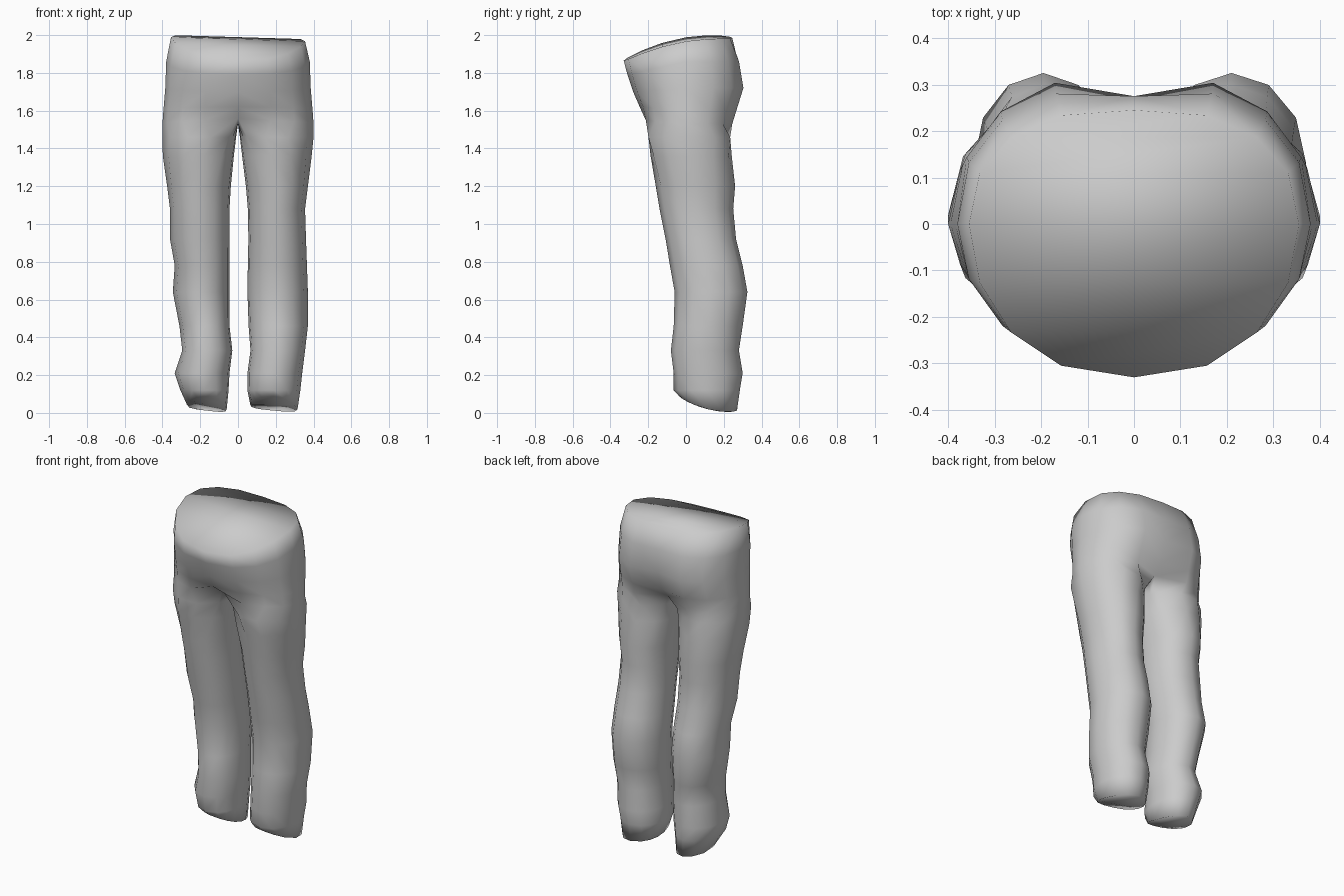
import bpy, bmesh
from math import sin, cos, radians

cube = bpy.data.objects.get("Cube")
if cube:
    bpy.data.objects.remove(cube, do_unlink=True)

HALF = 8      # steps round the outside of one hip, front centre to back centre
SEAM = 5      # inner points running under the crotch

# Hip rings below the waistband: side z, front z, half width, front y, back y, cleft depth
HIPS = [(1.86, 1.79, 0.380, -0.310, 0.300, 0.025),
        (1.72, 1.70, 0.385, -0.280, 0.325, 0.050),
        (1.60, 1.62, 0.395, -0.245, 0.285, 0.050)]

# Leg rings: z, right outer, right inner, left outer, left inner, front y, back y
LEGS = [(1.46, 0.40, 0.010, 0.40, 0.010, -0.210, 0.245),
        (1.36, 0.398, 0.022, 0.39, 0.022, -0.190, 0.245),
        (1.20, 0.375, 0.038, 0.37, 0.042, -0.160, 0.26),
        (1.08, 0.360, 0.045, 0.355, 0.052, -0.140, 0.25),
        (0.92, 0.360, 0.045, 0.36, 0.055, -0.108, 0.265),
        (0.78, 0.335, 0.045, 0.365, 0.052, -0.085, 0.30),
        (0.64, 0.345, 0.045, 0.37, 0.050, -0.060, 0.325),
        (0.46, 0.310, 0.045, 0.37, 0.056, -0.065, 0.30),
        (0.33, 0.295, 0.030, 0.355, 0.066, -0.080, 0.28),
        (0.21, 0.335, 0.045, 0.34, 0.050, -0.065, 0.30),
        (0.12, 0.305, 0.050, 0.33, 0.050, -0.065, 0.285)]
HEM = (0.27, 0.06, 0.315, 0.065, -0.035, 0.27)

bm = bmesh.new()


def hip_point(side, k, width, front, back, cleft):
    """x, y of a point on one half of a hip ring, slightly squared at the back."""
    t = radians(-90 + 180 * k / HALF)
    x = side * width * cos(t) ** 0.85 if 0 < k < HALF else 0
    y = -front * sin(t) if k <= HALF / 2 else back * sin(t) ** 0.85
    return x, y - (cleft if k == HALF else 0)


def hip_half(side, side_z, front_z, *shape):
    """Half ring whose height shifts from side_z to front_z towards the front."""
    row = []
    for k in range(HALF + 1):
        x, y = hip_point(side, k, *shape)
        blend = max(0, y / shape[1])
        row.append(bm.verts.new((x, y, side_z + (front_z - side_z) * blend)))
    return row


def leg_ring(side, outer, inner, front, back, span, height):
    """Closed ring; the outer arc comes first, then the inner points back to front."""
    angles = [-span + 2 * span * k / HALF for k in range(HALF + 1)]
    angles += [span + (360 - 2 * span) * (k + 1) / (SEAM + 1) for k in range(SEAM)]
    cx, cy = (outer + inner) / 2, (front + back) / 2
    ring = []
    for a in map(radians, angles):
        x = side * (cx + (outer - inner) / 2 * cos(a))
        y = cy + (back - front) / 2 * sin(a)
        ring.append(bm.verts.new((x, y, height(side * cos(a), sin(a)))))
    return ring


def bridge(a, b, closed):
    n = len(a)
    for i in range(n if closed else n - 1):
        j = (i + 1) % n
        bm.faces.new((a[i], a[j], b[j], b[i]))


def hem_height(across, along):
    """Hem rises at the front and a little towards the right."""
    return 0.075 * ((1 - along) / 2) ** 2 + 0.012 * (1 - across)


waists = []
for side in (-1, 1):
    # Waist rim, dipping towards the front
    rim = []
    for k in range(HALF + 1):
        x, y = hip_point(side, k, 0.355, -0.33, 0.25, 0.005)
        z = 1.99 - 0.54 * (y - 0.15) ** 2 - 0.03 * x
        rim.append(bm.verts.new((x, y, z)))
    waists.append(rim)
    previous = rim
    for ring in HIPS:
        row = hip_half(side, *ring)
        bridge(previous, row, False)
        previous = row

    # Crotch: outer arc plus a seam along the centre
    split = hip_half(side, 1.53, 1.55, 0.40, -0.23, 0.262, 0)
    split[0].co = (0, -0.15, 1.56)
    split[HALF].co = (0, 0.18, 1.54)
    bridge(previous, split, False)
    for k in range(SEAM):
        u = (k + 1) / (SEAM + 1)
        split.append(bm.verts.new((0, 0.18 - 0.33 * u, 1.53)))
    previous = split

    # Leg down to the hem
    for i, (z, r_out, r_in, l_out, l_in, front, back) in enumerate(LEGS):
        outer, inner = (r_out, r_in) if side < 0 else (l_out, l_in)
        span = max(120, 144 - 12 * i)
        ring = leg_ring(side, outer, inner, front, back, span, lambda c, s: z)
        bridge(previous, ring, True)
        previous = ring
    outer, inner = HEM[:2] if side < 0 else HEM[2:4]
    hem = leg_ring(side, outer, inner, *HEM[4:], 120, hem_height)
    bridge(previous, hem, True)
    bm.faces.new(hem)

# Closed waist: strips across from side to side
right, left = waists
for k in range(HALF):
    corners = [right[k], left[k], left[k + 1], right[k + 1]]
    if k == 0:
        corners.remove(left[k])
    if k == HALF - 1:
        corners.remove(left[k + 1])
    bm.faces.new(corners)

bmesh.ops.remove_doubles(bm, verts=bm.verts[:], dist=0.0005)
bmesh.ops.recalc_face_normals(bm, faces=bm.faces[:])
for face in bm.faces:
    face.smooth = True

mesh = bpy.data.meshes.new("trousers")
bm.to_mesh(mesh)
bm.free()
trousers = bpy.data.objects.new("trousers", mesh)
bpy.context.collection.objects.link(trousers)

# Plain grey cloth
cloth = bpy.data.materials.new("grey cloth")
cloth.use_nodes = True
grey = (0.6, 0.6, 0.6, 1)
cloth.diffuse_color = grey
cloth.node_tree.nodes["Principled BSDF"].inputs["Base Color"].default_value = grey
mesh.materials.append(cloth)
